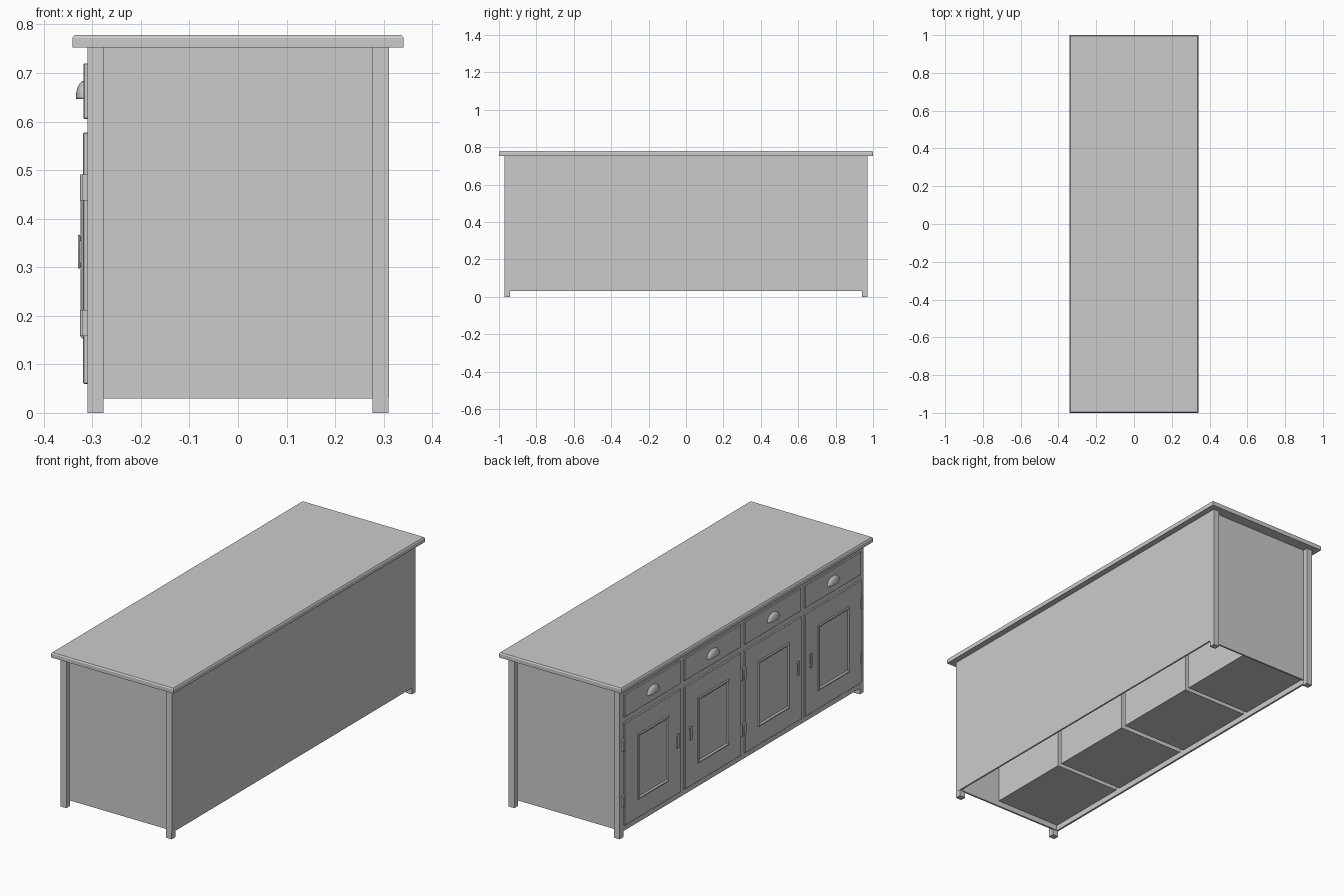
import bpy, bmesh
from math import radians
from mathutils import Vector

if "Cube" in bpy.data.objects:
    bpy.data.objects.remove(bpy.data.objects["Cube"])


def add_mesh(name, bm):
    bmesh.ops.recalc_face_normals(bm, faces=bm.faces)
    me = bpy.data.meshes.new(name)
    bm.to_mesh(me)
    bm.free()
    ob = bpy.data.objects.new(name, me)
    bpy.context.collection.objects.link(ob)
    return ob


def box(name, x, y, z, bevel=0.0, segments=1):
    """Box from (min, max) ranges, optionally with bevelled edges."""
    bm = bmesh.new()
    bmesh.ops.create_cube(bm, size=1)
    for v in bm.verts:
        v.co = Vector([sum(r) / 2 + c * abs(r[1] - r[0]) for c, r in zip(v.co, (x, y, z))])
    if bevel:
        bmesh.ops.bevel(bm, geom=bm.edges[:], offset=bevel, segments=segments,
                        profile=0.5, affect='EDGES')
    return add_mesh(name, bm)


def smooth(ob):
    for o in bpy.context.selected_objects:
        o.select_set(False)
    bpy.context.view_layer.objects.active = ob
    ob.select_set(True)
    bpy.ops.object.shade_smooth_by_angle(angle=radians(40))


def moulding(name, yc, zc, hy, hz):
    """Rectangular picture-frame moulding swept from a small profile (inset, x)."""
    profile = [(0, -0.317), (0, -0.321), (0.004, -0.3245), (0.009, -0.3235),
               (0.013, -0.320), (0.015, -0.317)]
    bm = bmesh.new()
    loops = [[bm.verts.new((x, yc + sy * (hy - d), zc + sz * (hz - d)))
              for sy, sz in ((-1, -1), (1, -1), (1, 1), (-1, 1))] for d, x in profile]
    for a, b in zip(loops, loops[1:]):
        for i in range(4):
            j = (i + 1) % 4
            bm.faces.new((a[i], a[j], b[j], b[i]))
    return add_mesh(name, bm)


def cup_pull(name, yc):
    """Quarter ellipsoid shell, open underneath."""
    bm = bmesh.new()
    bmesh.ops.create_uvsphere(bm, u_segments=32, v_segments=16, radius=1)
    for normal in ((0, 0, -1), (1, 0, 0)):
        bmesh.ops.bisect_plane(bm, geom=bm.verts[:] + bm.edges[:] + bm.faces[:],
                               plane_co=(0, 0, 0), plane_no=normal, clear_outer=True)
    for v in bm.verts:
        v.co = Vector((-0.317 + v.co.x * 0.017, yc + v.co.y * 0.048, 0.648 + v.co.z * 0.036))
    ob = add_mesh(name, bm)
    mod = ob.modifiers.new("thickness", 'SOLIDIFY')
    mod.thickness = 0.0015
    smooth(ob)


def cylinder(name, centre, radius, depth, axis):
    bm = bmesh.new()
    bmesh.ops.create_cone(bm, cap_ends=True, segments=16, radius1=radius,
                          radius2=radius, depth=depth)
    rot = Vector((0, 0, 1)).rotation_difference(Vector(axis)).to_matrix()
    for v in bm.verts:
        v.co = rot @ v.co + Vector(centre)
    smooth(add_mesh(name, bm))


# Worktop with chamfered upper edge
bm = bmesh.new()
rings = [[bm.verts.new((sx * (0.341 - d), sy * (1 - d), z))
          for sx, sy in ((-1, -1), (1, -1), (1, 1), (-1, 1))]
         for d, z in ((0, 0.753), (0, 0.772), (0.004, 0.778))]
for a, b in zip(rings, rings[1:]):
    for i in range(4):
        bm.faces.new((a[i], a[(i + 1) % 4], b[(i + 1) % 4], b[i]))
bm.faces.new(rings[0])
bm.faces.new(rings[-1])
add_mesh("worktop", bm)

# Corner legs, end panels and back panel
for sy in (-1, 1):
    for sx in (-1, 1):
        box("leg", sorted((sx * 0.277, sx * 0.31)), sorted((sy * 0.94, sy * 0.97)), (0, 0.754))
    box("end_panel", (-0.295, 0.295), sorted((sy * 0.936, sy * 0.945)), (0.03, 0.754))
box("back_panel", (0.302, 0.3105), (-0.97, 0.97), (0.032, 0.754))

# Face frame
for z in ((0.03, 0.062), (0.575, 0.607), (0.718, 0.754)):
    box("frame_rail", (-0.31, -0.300), (-0.94, 0.94), z)
for y in (-0.48, 0, 0.48):
    box("frame_stile", (-0.3101, -0.2999), (y - 0.017, y + 0.017), (0.03, 0.754))

# Four bays; hinge_side gives the direction of the hinged edge
for yc, hinge_side in ((0.7175, 1), (0.24, -1), (-0.24, 1), (-0.7175, -1)):
    # Inner cupboard box
    box("cupboard_box", (-0.301, 0.068), (yc - 0.227, yc + 0.227), (0.058, 0.72))
    # Drawer front and door
    box("drawer_front", (-0.318, -0.303), (yc - 0.2235, yc + 0.2235), (0.605, 0.72), 0.002)
    box("door", (-0.319, -0.303), (yc - 0.2235, yc + 0.2235), (0.06, 0.577), 0.002)
    moulding("door_moulding", yc, 0.3185, 0.124, 0.165)
    cup_pull("drawer_cup_pull", yc)
    # Door handle: rounded bar on two posts
    hy = yc - hinge_side * 0.188
    smooth(box("handle_bar", (-0.330, -0.3255), (hy - 0.008, hy + 0.008),
               (0.297, 0.367), 0.002, 3))
    for z in (0.305, 0.359):
        cylinder("handle_post", (-0.322, hy, z), 0.005, 0.010, (1, 0, 0))
    # Hinges: barrel with a leaf
    ey = yc + hinge_side * 0.226
    for z in (0.185, 0.464):
        cylinder("hinge_barrel", (-0.3195, ey, z), 0.0055, 0.054, (0, 0, 1))
        box("hinge_leaf", (-0.3205, -0.309), (ey - 0.010, ey + 0.010), (z - 0.027, z + 0.027))
